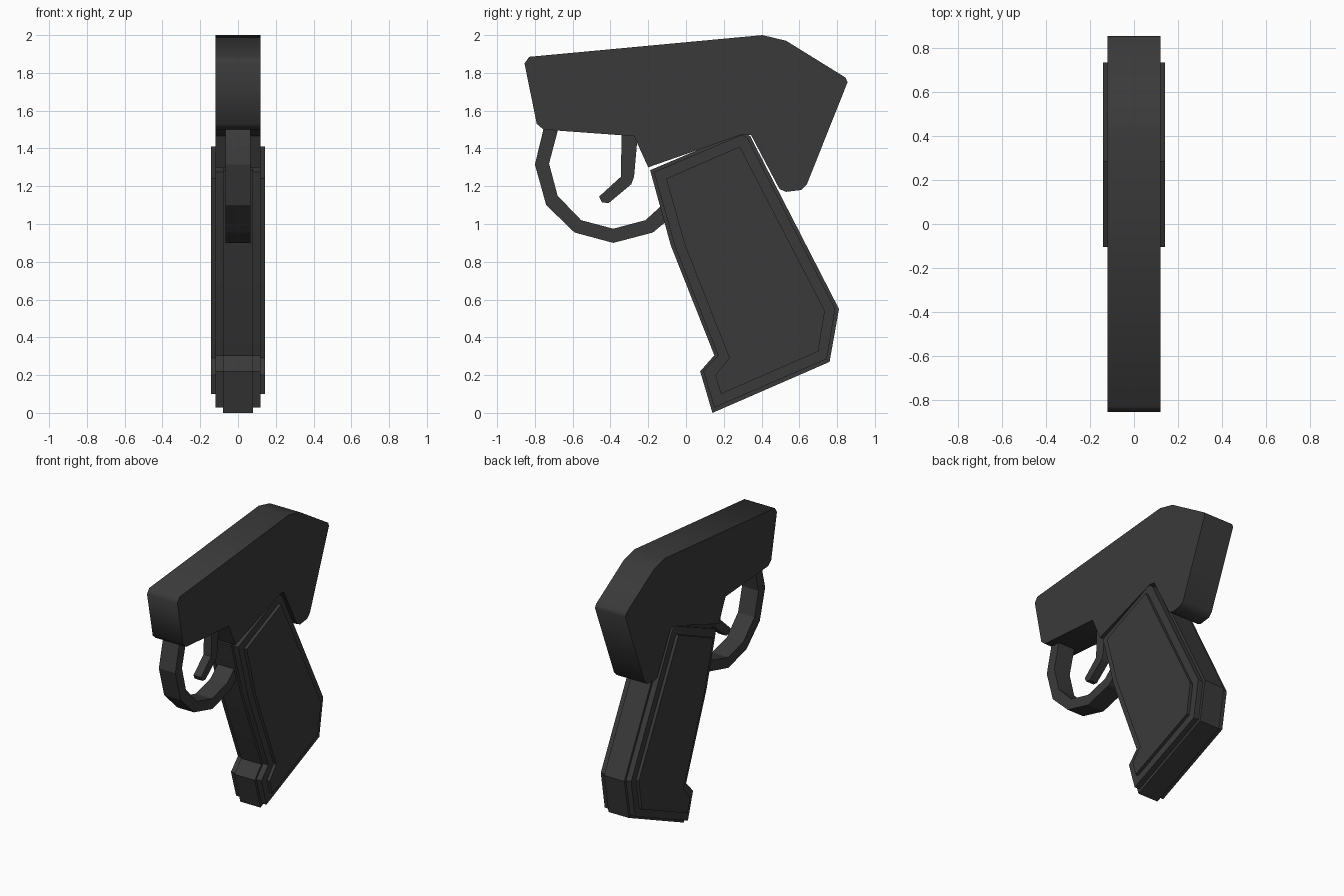
import bpy, bmesh, math

mat = bpy.data.materials.new("dark_grey")
mat.diffuse_color = (0.042, 0.042, 0.042, 1)


def plate(name, profile, half, angle=25):
    """Extrude a (y, z) side profile to x = -half..half."""
    bm = bmesh.new()
    face = bm.faces.new([bm.verts.new((-half, y, z)) for y, z in profile])
    ext = bmesh.ops.extrude_face_region(bm, geom=[face])
    moved = [v for v in ext["geom"] if isinstance(v, bmesh.types.BMVert)]
    bmesh.ops.translate(bm, verts=moved, vec=(2 * half, 0, 0))
    bmesh.ops.recalc_face_normals(bm, faces=bm.faces)
    me = bpy.data.meshes.new(name)
    bm.to_mesh(me)
    bm.free()
    me.shade_smooth()
    me.set_sharp_from_angle(angle=math.radians(angle))
    me.materials.append(mat)
    ob = bpy.data.objects.new(name, me)
    bpy.context.collection.objects.link(ob)
    return ob


# Upper body
plate("body", [
    (-0.855, 1.85), (-0.83, 1.885), (0.405, 2.0), (0.53, 1.97),
    (0.845, 1.775), (0.855, 1.75), (0.64, 1.21), (0.61, 1.18),
    (0.53, 1.17), (0.495, 1.185), (0.345, 1.47), (0.30, 1.475),
    (-0.2, 1.30), (-0.275, 1.465), (-0.755, 1.50), (-0.79, 1.53)], 0.12, 60)

# Grip: narrow core, wider frame, raised side panels
plate("grip_core", [
    (-0.19, 1.285), (0.295, 1.49), (0.34, 1.465), (0.81, 0.55),
    (0.76, 0.27), (0.14, 0.0), (0.075, 0.22), (0.15, 0.305),
    (-0.08, 0.885)], 0.08)
plate("grip_frame", [
    (-0.17, 1.275), (0.295, 1.472), (0.325, 1.455), (0.79, 0.55),
    (0.745, 0.285), (0.15, 0.028), (0.092, 0.22), (0.17, 0.303),
    (-0.06, 0.885)], 0.12)
plate("grip_panel", [
    (-0.105, 1.24), (0.285, 1.41), (0.735, 0.54), (0.70, 0.325),
    (0.185, 0.10), (0.155, 0.20), (0.23, 0.29), (-0.005, 0.885)], 0.142)

# Trigger guard
plate("trigger_guard", [
    (-0.74, 1.54), (-0.755, 1.50), (-0.80, 1.315), (-0.74, 1.10),
    (-0.59, 0.955), (-0.385, 0.90), (-0.175, 0.955), (-0.05, 1.06),
    (-0.05, 1.17), (-0.215, 1.02), (-0.385, 0.975), (-0.555, 1.02),
    (-0.68, 1.15), (-0.725, 1.32), (-0.68, 1.49), (-0.67, 1.54)], 0.065, 20)

# Trigger
plate("trigger", [
    (-0.34, 1.52), (-0.345, 1.25), (-0.46, 1.145), (-0.445, 1.115),
    (-0.41, 1.11), (-0.29, 1.21), (-0.275, 1.25), (-0.26, 1.42),
    (-0.26, 1.52)], 0.03)
